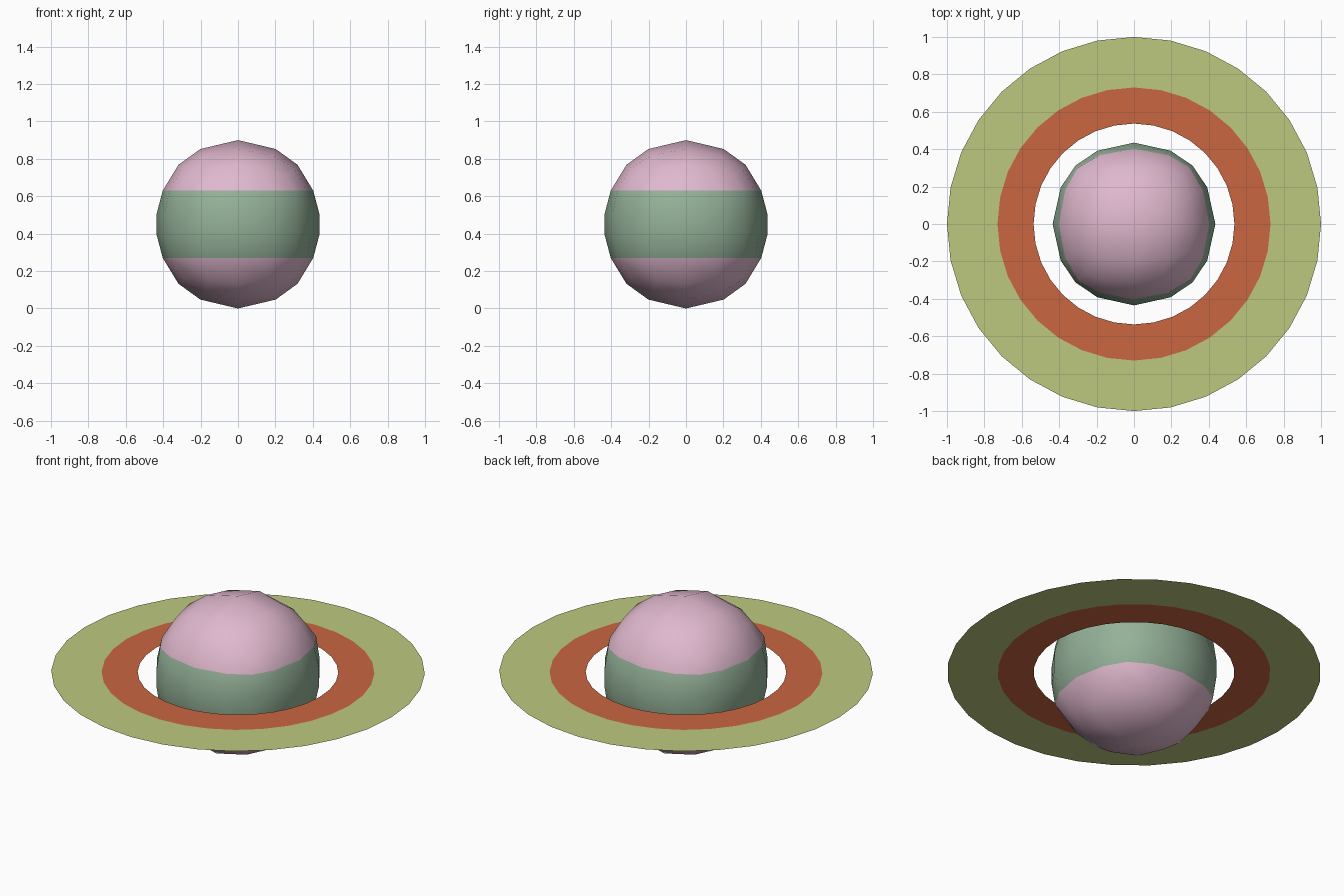
import bpy, bmesh, math

if "Cube" in bpy.data.objects:
    bpy.data.objects.remove(bpy.data.objects["Cube"])

CENTRE_Z = 0.45
RADIUS = 0.45


def srgb(r, g, b):
    def lin(c):
        c /= 255
        return c / 12.92 if c <= 0.04045 else ((c + 0.055) / 1.055) ** 2.4
    return (lin(r), lin(g), lin(b), 1)


def material(name, rgb):
    m = bpy.data.materials.new(name)
    m.diffuse_color = srgb(*rgb)
    m.use_nodes = True
    m.node_tree.nodes["Principled BSDF"].inputs["Base Color"].default_value = m.diffuse_color
    return m


def finish(bm, name, mats):
    me = bpy.data.meshes.new(name)
    bm.to_mesh(me)
    bm.free()
    for m in mats:
        me.materials.append(m)
    ob = bpy.data.objects.new(name, me)
    ob.location.z = CENTRE_Z
    bpy.context.collection.objects.link(ob)
    return ob


pink = material("pale pink", (224, 184, 206))
green = material("sage green", (148, 177, 152))
orange = material("burnt orange", (203, 102, 65))
lime = material("pale lime", (190, 201, 127))

# Planet: a cube with 4 x 4 faces per side, rounded into a ball
bm = bmesh.new()
bmesh.ops.create_cube(bm, size=2)
bmesh.ops.subdivide_edges(bm, edges=bm.edges[:], cuts=3, use_grid_fill=True)
rows = {0.5: [], -0.5: []}
for v in bm.verts:
    on_side = max(abs(v.co.x), abs(v.co.y)) > 0.99
    for z in rows:
        if on_side and abs(v.co.z - z) < 0.01:
            rows[z].append(v)
    v.co = v.co.normalized() * RADIUS

# Level the two loops that border the band
for loop in rows.values():
    mean = sum(v.co.z for v in loop) / len(loop)
    for v in loop:
        v.co.z = mean

# Flatten the equator: cut above and below it, then remove the middle loop
for z in (0.056, -0.056):
    bmesh.ops.bisect_plane(bm, geom=bm.verts[:] + bm.edges[:] + bm.faces[:],
                           plane_co=(0, 0, z), plane_no=(0, 0, 1))
equator = [e for e in bm.edges if all(abs(v.co.z) < 0.001 for v in e.verts)]
bmesh.ops.dissolve_edges(bm, edges=equator, use_verts=True)

# Green band by height
for f in bm.faces:
    f.smooth = True
    f.material_index = int(abs(f.calc_center_median().z) < 0.165)
bmesh.ops.recalc_face_normals(bm, faces=bm.faces[:])
finish(bm, "planet", [pink, green])

# Ring: two flat concentric bands
bm = bmesh.new()
SEG = 32
loops = [[bm.verts.new((r * math.cos(2 * math.pi * i / SEG),
                        r * math.sin(2 * math.pi * i / SEG), 0))
          for i in range(SEG)] for r in (0.537, 0.73, 1.0)]
for k in range(2):
    for i in range(SEG):
        j = (i + 1) % SEG
        f = bm.faces.new((loops[k][i], loops[k + 1][i], loops[k + 1][j], loops[k][j]))
        f.material_index = k
finish(bm, "ring", [orange, lime])
